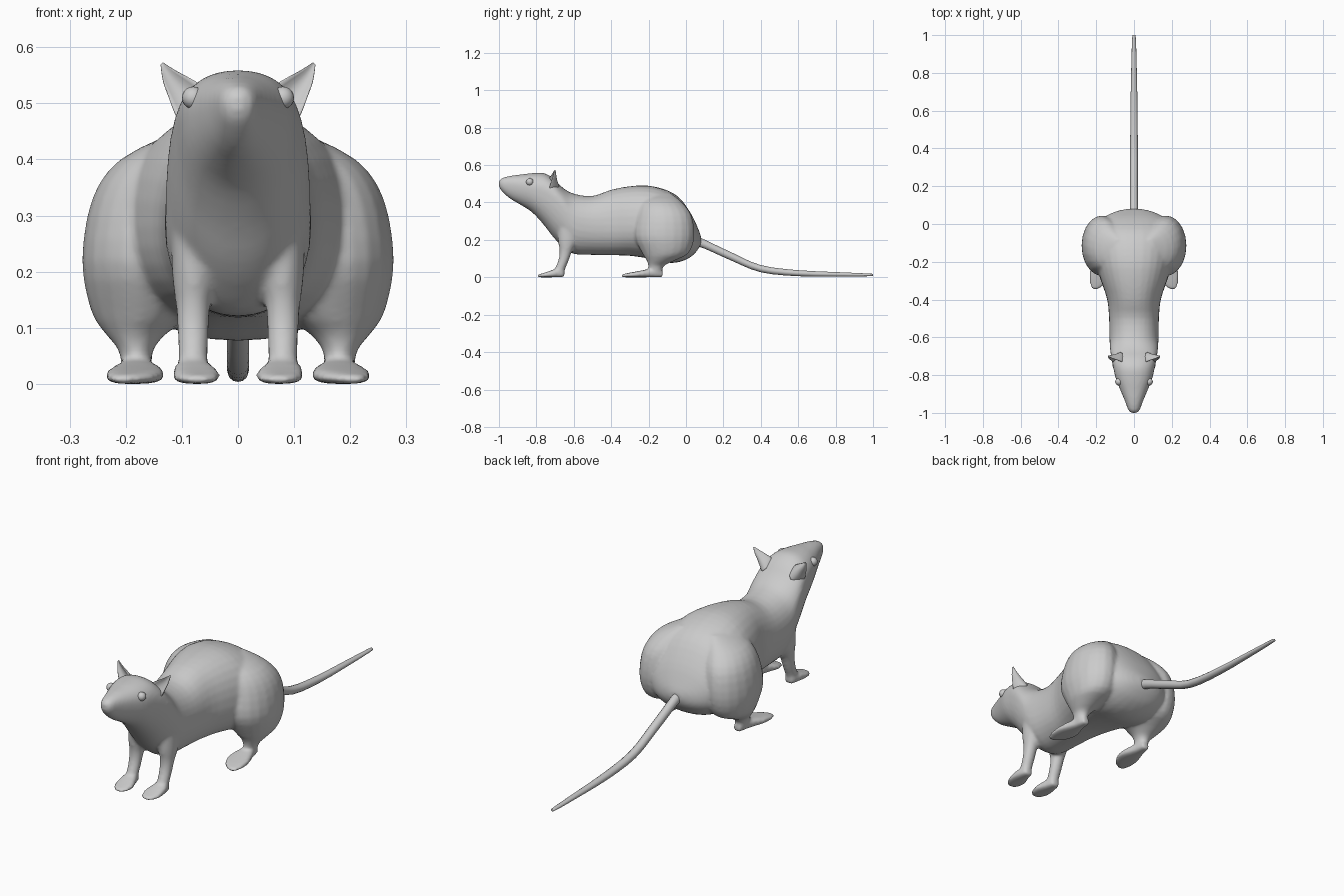
import bpy, bmesh, math
from mathutils import Vector

if "Cube" in bpy.data.objects:
    bpy.data.objects.remove(bpy.data.objects["Cube"])

X, Y, Z = Vector((1, 0, 0)), Vector((0, 1, 0)), Vector((0, 0, 1))


def spline(rows, steps):
    """Catmull-Rom interpolation of tuples of ring values."""
    out = []
    for i in range(len(rows) - 1):
        a, b, c, d = (rows[max(i - 1, 0)], rows[i], rows[i + 1],
                      rows[min(i + 2, len(rows) - 1)])
        for s in range(steps):
            t = s / steps
            out.append([q + 0.5 * t * (r - p + t * (2 * p - 5 * q + 4 * r - e
                        + t * (3 * (q - r) + e - p)))
                        for p, q, r, e in zip(a, b, c, d)])
    return out + [list(rows[-1])]


def loft(bm, rows, u, v, side=1, n=20, power=2.0, steps=3, cup=0.0):
    """Rows are (x, y, z, radius u, radius +v, radius -v)."""
    rings = []
    for x, y, z, ru, up, dn in spline(rows, steps):
        ring = []
        for k in range(n):
            a = 2 * math.pi * k / n
            c, s = math.cos(a), math.sin(a)
            c = math.copysign(abs(c) ** (2 / power), c)
            s = math.copysign(abs(s) ** (2 / power), s)
            p = Vector((x, y, z)) + u * ru * c + v * (up if s > 0 else dn) * s
            p.y -= cup * ru * c * c
            p.x *= side
            ring.append(bm.verts.new(p))
        rings.append(ring)
    faces = [bm.faces.new((r[k], r[(k + 1) % n], q[(k + 1) % n], q[k]))
             for r, q in zip(rings, rings[1:]) for k in range(n)]
    faces += [bm.faces.new(rings[0]), bm.faces.new(rings[-1])]
    bmesh.ops.recalc_face_normals(bm, faces=faces)


def make(name, bm):
    mesh = bpy.data.meshes.new(name)
    bm.to_mesh(mesh)
    bm.free()
    mesh.shade_smooth()
    ob = bpy.data.objects.new(name, mesh)
    bpy.context.collection.objects.link(ob)
    return ob


# Head and trunk: y, top, widest height, bottom, half width
trunk = [(-1.0, .515, .5, .485, .014), (-.985, .53, .5, .46, .03),
         (-.94, .542, .495, .42, .047), (-.88, .55, .485, .385, .072),
         (-.82, .557, .475, .345, .096), (-.76, .557, .46, .28, .110),
         (-.71, .53, .43, .215, .12), (-.66, .48, .38, .165, .127),
         (-.6, .447, .3, .125, .13), (-.5, .435, .28, .12, .132),
         (-.4, .468, .28, .118, .142), (-.3, .487, .28, .115, .175),
         (-.2, .49, .27, .1, .205), (-.1, .465, .25, .078, .218),
         (-.03, .42, .24, .083, .208), (.03, .335, .22, .112, .165),
         (.065, .26, .2, .15, .10), (.08, .22, .2, .18, .035)]
bm = bmesh.new()
loft(bm, [(0, y, m, w, t - m, m - b) for y, t, m, b, w in trunk],
     X, Z, n=32, power=2.2)

# Limbs: x, y, z, radius x, radius y
haunch = [(.08, -.14, .45, .03, .06), (.13, -.13, .40, .08, .11),
          (.16, -.115, .33, .10, .145), (.17, -.115, .22, .108, .16),
          (.172, -.11, .13, .09, .125), (.182, -.135, .09, .055, .075),
          (.182, -.16, .06, .031, .042), (.18, -.165, .02, .027, .035)]
foreleg = [(.075, -.62, .30, .045, .07), (.078, -.63, .2, .040, .055),
           (.08, -.642, .14, .031, .034), (.08, -.655, .09, .028, .028),
           (.08, -.675, .04, .026, .028), (.08, -.68, .015, .026, .028)]
# Feet: x, y, half width, top height
hind_foot = [(.178, -.125, .018, .035), (.18, -.18, .03, .046),
             (.182, -.25, .052, .034), (.192, -.31, .043, .023),
             (.205, -.345, .018, .015)]
fore_foot = [(.08, -.65, .02, .04), (.08, -.69, .032, .046),
             (.074, -.74, .043, .03), (.073, -.775, .034, .019),
             (.073, -.795, .015, .014)]
for side in (1, -1):
    for leg in (haunch, foreleg):
        loft(bm, [(x, y, z, rx, ry, ry) for x, y, z, rx, ry in leg],
             X, Y, side)
    for foot in (hind_foot, fore_foot):
        loft(bm, [(x, y, h / 2, w, h / 2, h / 2) for x, y, w, h in foot],
             X, Z, side, power=2.8)

# Fuse the trunk and limbs into one skin
body = make("body", bm)
remesh = body.modifiers.new("Fuse", 'REMESH')
remesh.mode = 'VOXEL'
remesh.voxel_size = 0.008
remesh.use_smooth_shade = True
smooth = body.modifiers.new("Soften", 'SMOOTH')
smooth.factor = 0.5
smooth.iterations = 6

# Tail: y, z, half width, half height
tail = [(.03, .205, .024, .03), (.1, .177, .021, .024), (.25, .108, .02, .022),
        (.4, .046, .02, .019), (.6, .022, .019, .016), (.85, .015, .014, .011),
        (.98, .013, .01, .007), (1.0, .013, .006, .005)]
bm = bmesh.new()
loft(bm, [(0, y, z, w, h, h) for y, z, w, h in tail], X, Z, n=12)
make("tail", bm)

# Ears: x, z, half width, half thickness; cupped towards the front
ear = [(.072, .485, .036, .022), (.086, .504, .036, .016),
       (.103, .525, .027, .010), (.123, .549, .015, .006),
       (.136, .571, .003, .003)]
across = Vector((.7, 0, -.7))
for side, name in ((1, "ear_left"), (-1, "ear_right")):
    bm = bmesh.new()
    loft(bm, [(x, -.70, z, w, t, t) for x, z, w, t in ear], across, Y, side,
         n=16, cup=0.8)
    make(name, bm)

# Eyes
for side, name in ((1, "eye_left"), (-1, "eye_right")):
    bm = bmesh.new()
    bmesh.ops.create_uvsphere(bm, u_segments=16, v_segments=10, radius=.02)
    bmesh.ops.translate(bm, verts=bm.verts, vec=(.08 * side, -.835, .51))
    make(name, bm)
